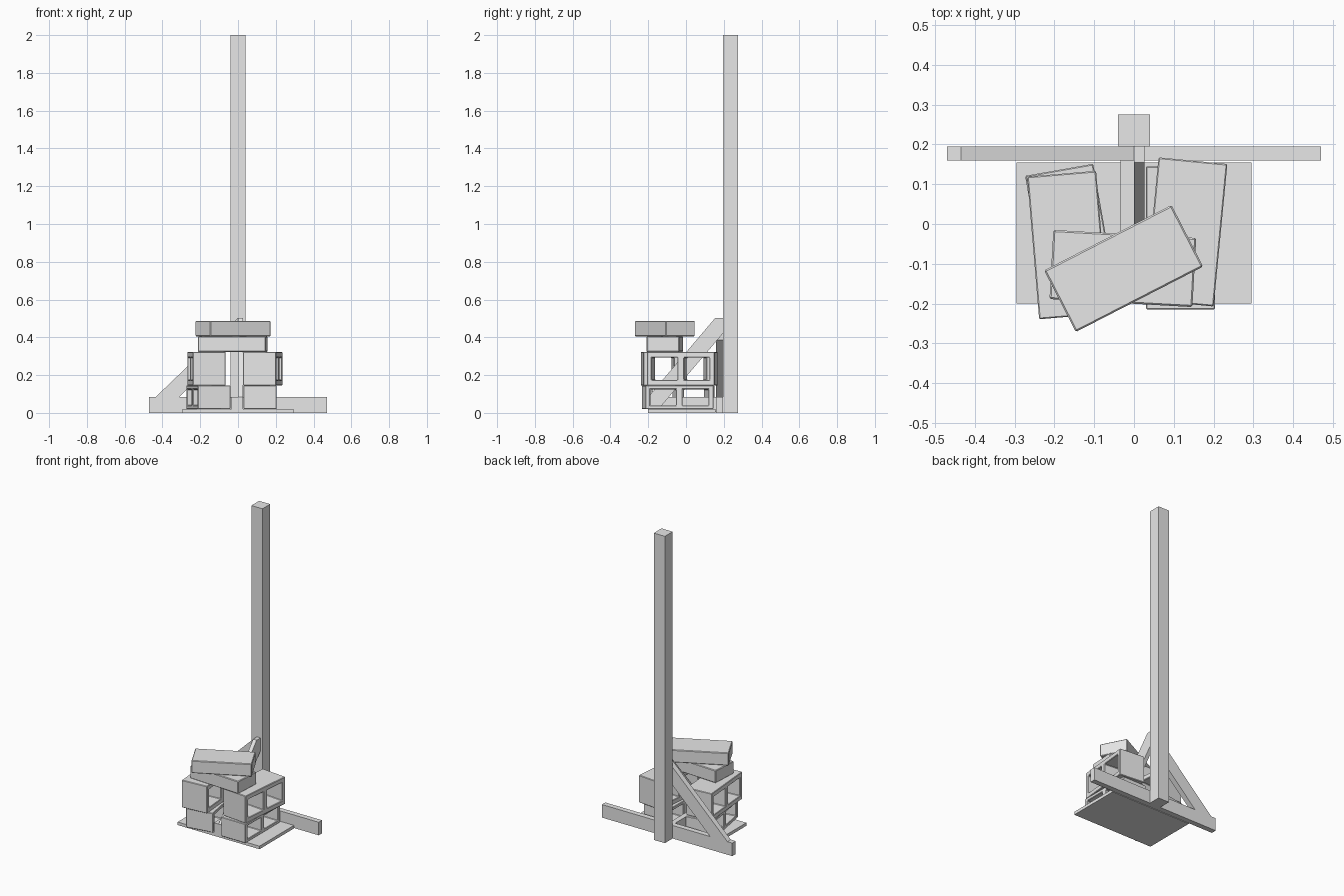
import bpy, bmesh, math
from mathutils import Matrix, Vector

if "Cube" in bpy.data.objects:
    bpy.data.objects.remove(bpy.data.objects["Cube"])

grey = bpy.data.materials.new("plain grey")
grey.diffuse_color = (0.8, 0.8, 0.8, 1)
grey.use_nodes = True
grey.node_tree.nodes["Principled BSDF"].inputs["Base Color"].default_value = grey.diffuse_color


def finish(name, bm, bevel=0.0):
    bmesh.ops.recalc_face_normals(bm, faces=bm.faces)
    mesh = bpy.data.meshes.new(name)
    bm.to_mesh(mesh)
    bm.free()
    mesh.materials.append(grey)
    ob = bpy.data.objects.new(name, mesh)
    bpy.context.collection.objects.link(ob)
    if bevel:
        mod = ob.modifiers.new("worn edges", 'BEVEL')
        mod.width = bevel
        mod.segments = 1
        mod.limit_method = 'ANGLE'
    return ob


def box(name, x0, x1, y0, y1, z0, z1, bevel=0.0):
    bm = bmesh.new()
    bmesh.ops.create_cube(bm, size=1)
    bmesh.ops.scale(bm, vec=(x1 - x0, y1 - y0, z1 - z0), verts=bm.verts)
    bmesh.ops.translate(bm, vec=((x0 + x1) / 2, (y0 + y1) / 2, (z0 + z1) / 2), verts=bm.verts)
    return finish(name, bm, bevel)


def extrude(bm, vec):
    res = bmesh.ops.extrude_face_region(bm, geom=bm.faces[:])
    verts = [g for g in res["geom"] if isinstance(g, bmesh.types.BMVert)]
    bmesh.ops.translate(bm, vec=vec, verts=verts)


def plank(name, points, vec):
    bm = bmesh.new()
    bm.faces.new([bm.verts.new(p) for p in points])
    extrude(bm, vec)
    return finish(name, bm)


def place(ob, x, y, z, angle):
    ob.location = (x, y, z)
    ob.rotation_euler = (0, 0, math.radians(angle))


def hollow_block(name, x, y, z, angle, height, wall):
    # side profile with two openings, extruded across the width
    length, width = 0.36, 0.174
    ys = [-length / 2, -length / 2 + 0.026, -0.017, 0.017, length / 2 - 0.026, length / 2]
    zs = [0, wall, height - wall, height]
    bm = bmesh.new()
    v = [[bm.verts.new((-width / 2, a, b)) for b in zs] for a in ys]
    for i in range(5):
        for j in range(3):
            if not (j == 1 and i in (1, 3)):
                bm.faces.new((v[i][j], v[i + 1][j], v[i + 1][j + 1], v[i][j + 1]))
    extrude(bm, Vector((width, 0, 0)))
    place(finish(name, bm, 0.003), x, y, z, angle)


# post and ground frame
box("post", -0.04, 0.04, 0.195, 0.275, 0, 2)
box("cross_foot", -0.47, 0.47, 0.16, 0.195, 0, 0.085)
box("forward_foot", -0.034, 0, -0.2, 0.16, 0.005, 0.085)
box("base_board", -0.295, 0.295, -0.2, 0.155, 0, 0.02)

# diagonal braces
plank("side_brace",
      [(-0.435, 0.16, 0.085), (0, 0.16, 0.503), (0, 0.16, 0.385), (-0.31, 0.16, 0.085)],
      Vector((0, 0.035, 0)))
plank("forward_brace",
      [(0, -0.2, 0.02), (0, -0.2, 0.085), (0, 0.155, 0.503), (0, 0.195, 0.503),
       (0, 0.195, 0.42), (0, -0.145, 0.02)],
      Vector((0.026, 0, 0)))

# hollow ballast blocks
hollow_block("lower_right_block", 0.117, -0.035, 0.02, 0, 0.125, 0.02)
hollow_block("lower_left_block", -0.157, -0.041, 0.02, 10, 0.125, 0.02)
hollow_block("upper_right_block", 0.131, -0.02, 0.145, -5.5, 0.178, 0.03)
hollow_block("upper_left_block", -0.167, -0.053, 0.145, 4.8, 0.178, 0.03)

# solid ballast slabs on top
for name, x, y, z, angle in (("lower_slab", -0.028, -0.112, 0.323, -3.2),
                             ("top_slab", -0.026, -0.112, 0.405, 27.2)):
    place(box(name, -0.18, 0.18, -0.087, 0.087, 0, 0.082, 0.004), x, y, z, angle)
